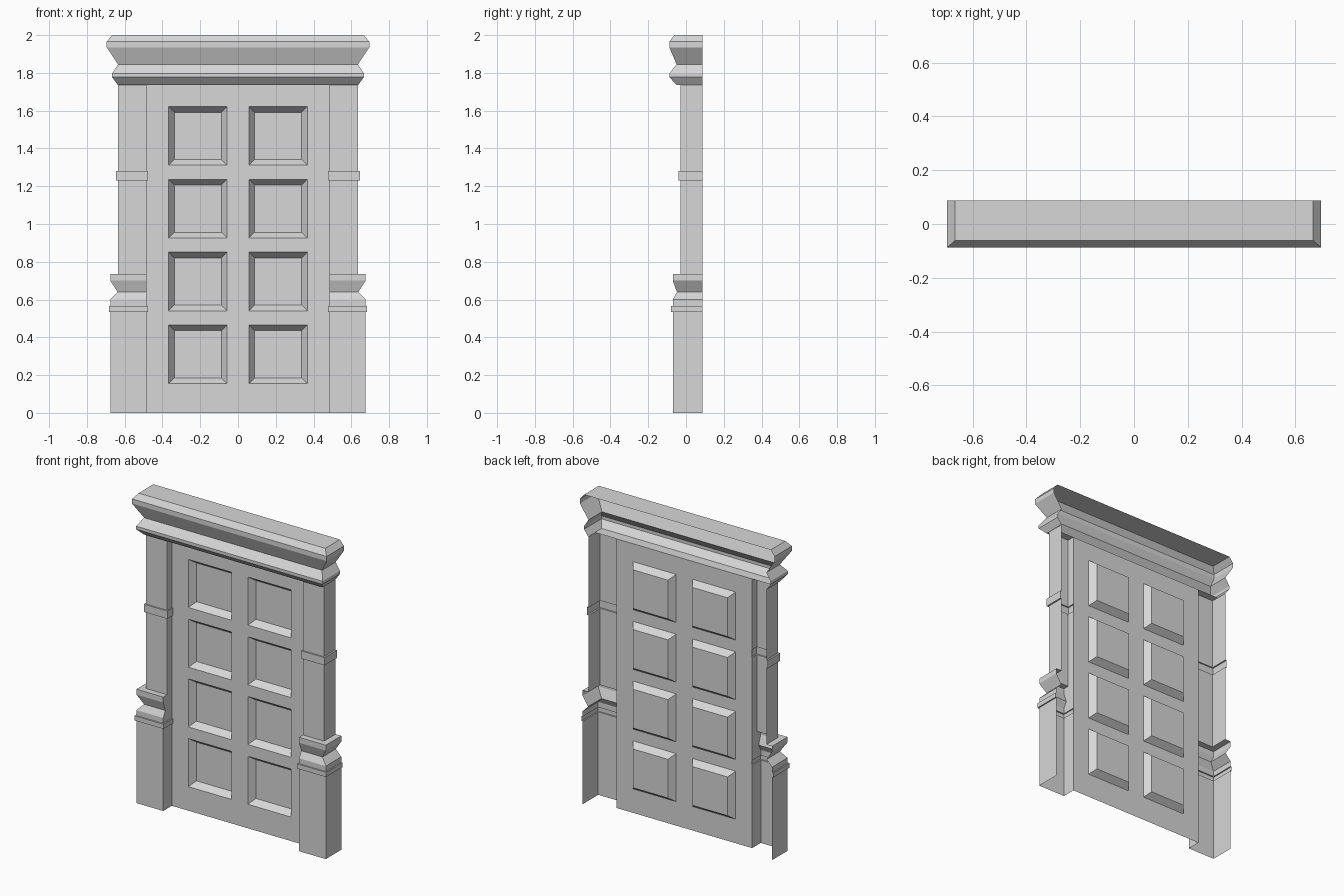
import bpy
import bmesh

cube = bpy.data.objects.get("Cube")
if cube:
    bpy.data.objects.remove(cube, do_unlink=True)

BACK = 0.088    # open rear edge of the frame
DOOR_Y = 0.018  # plane of the door sheet
TOP = 1.737     # door height

grey = bpy.data.materials.new("light grey")
grey.use_nodes = True
grey.diffuse_color = (0.68, 0.68, 0.68, 1)
grey.node_tree.nodes["Principled BSDF"].inputs["Base Color"].default_value = (0.68, 0.68, 0.68, 1)


def finish(name, bm):
    mesh = bpy.data.meshes.new(name)
    bm.to_mesh(mesh)
    bm.free()
    mesh.materials.append(grey)
    obj = bpy.data.objects.new(name, mesh)
    bpy.context.collection.objects.link(obj)


def loft(bm, rows):
    """Join successive open outlines into a shell; return the vertex rows."""
    rows = [[bm.verts.new(p) for p in row] for row in rows]
    for low, high in zip(rows, rows[1:]):
        for i in range(len(low) - 1):
            bm.faces.new((low[i], low[i + 1], high[i + 1], high[i]))
    bm.normal_update()
    return rows


# Door: one sheet with eight sunken, bevelled panels
bm = bmesh.new()
xs = [-0.485, -0.367, -0.058, 0.058, 0.367, 0.485]
zs = [0]
for row in range(4):
    bottom = 0.155 + 0.3855 * row
    zs += [bottom, bottom + 0.31]
zs.append(TOP)
loft(bm, [[(x, DOOR_Y, z) for x in xs] for z in zs])
panels = []
for face in bm.faces:
    c = face.calc_center_median()
    col = sum(c.x > x for x in xs) - 1
    row = sum(c.z > z for z in zs) - 1
    if col % 2 and row % 2:
        panels.append(face)
bmesh.ops.inset_individual(bm, faces=panels, thickness=0.03, depth=-0.04,
                           use_even_offset=True)
finish("door", bm)

# Pilasters: hollow three-sided shells, profile is (z, outer x, inner x, front y)
shaft = (0.635, 0.485, -0.03)
band = (0.645, 0.477, -0.039)
waist = (0.637, 0.485, -0.048)
base = (0.676, 0.485, -0.07)
ring = (0.684, 0.477, -0.079)
profile = [(0, base), (0.535, base), (0.535, ring), (0.565, ring), (0.565, base),
           (0.60, base), (0.64, waist), (0.70, base), (0.735, base), (0.735, shaft),
           (1.23, shaft), (1.23, band), (1.28, band), (1.28, shaft), (TOP, shaft)]
for side, label in ((1, "left"), (-1, "right")):
    bm = bmesh.new()
    loft(bm, [[(side * inner, DOOR_Y, z), (side * inner, front, z),
               (side * outer, front, z), (side * outer, BACK, z)]
              for z, (outer, inner, front) in profile])
    if side < 0:
        bmesh.ops.reverse_faces(bm, faces=bm.faces[:])
    finish(label + "_pilaster", bm)

# Cornice: moulding wrapped around the front and both ends, closed on top
bm = bmesh.new()
moulding = [(TOP, 0.637, -0.05), (1.777, 0.666, -0.088), (1.797, 0.666, -0.088),
            (1.845, 0.635, -0.05), (1.935, 0.695, -0.088), (1.965, 0.695, -0.088),
            (2.0, 0.666, -0.062)]
rows = loft(bm, [[(-x, BACK, z), (-x, y, z), (x, y, z), (x, BACK, z)]
                 for z, x, y in moulding])
bm.faces.new(rows[-1])

# Soffit: narrow underside from the moulding back to the door
rear = [bm.verts.new((x, DOOR_Y, TOP)) for x in (-0.637, 0.637)]
bm.faces.new((rows[0][2], rows[0][1], rear[0], rear[1]))
finish("cornice", bm)
